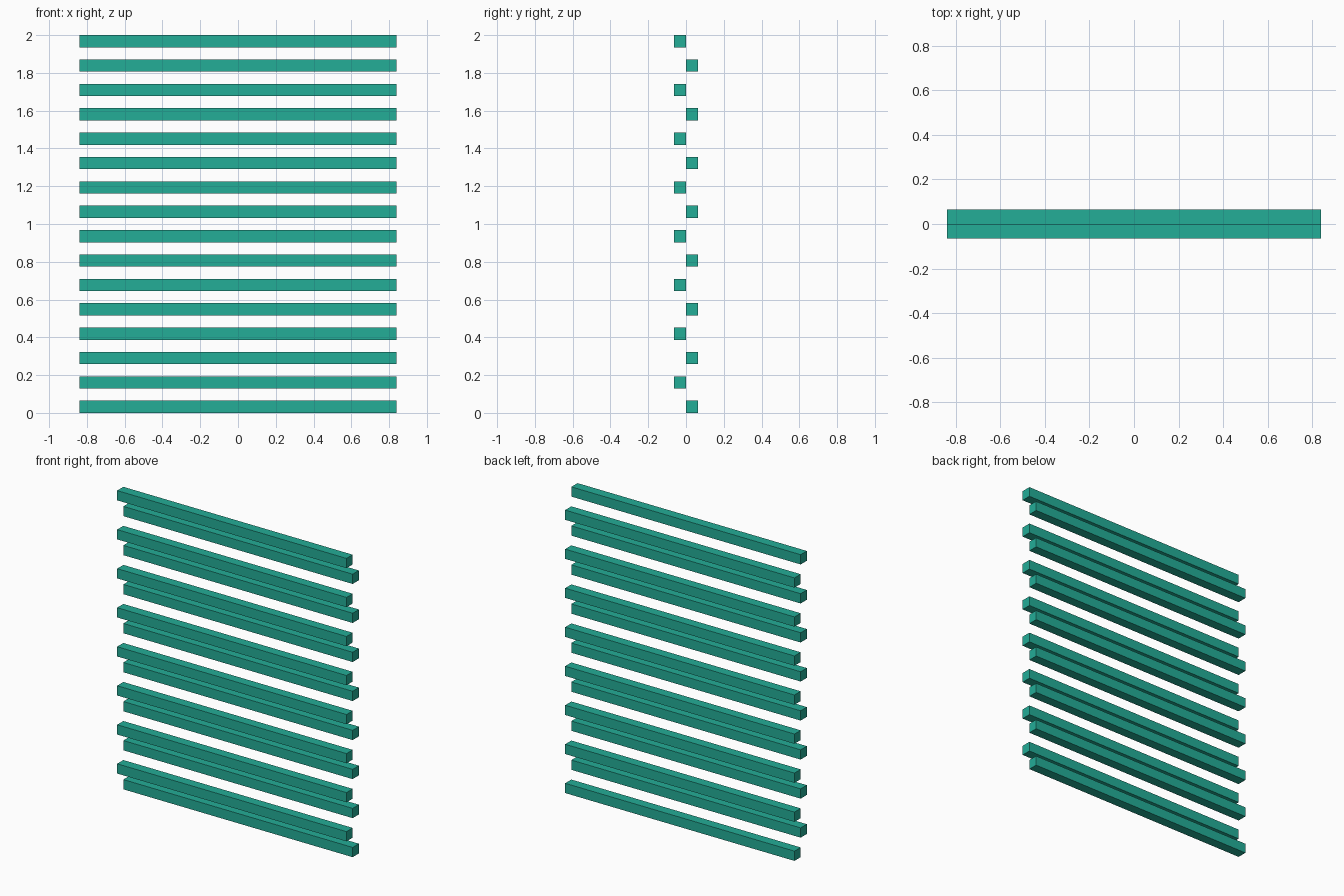
import bpy

cube = bpy.data.objects.get("Cube")
if cube:
    bpy.data.objects.remove(cube, do_unlink=True)

COUNT = 16
SIDE = 2 / (2 * COUNT - 1)   # square bar section; gaps equal the bar height
LENGTH = 26 * SIDE

# Single flat colour
teal = bpy.data.materials.new("teal")
teal.use_nodes = True
colour = (0.017, 0.418, 0.309, 1)
teal.diffuse_color = colour
teal.node_tree.nodes["Principled BSDF"].inputs["Base Color"].default_value = colour


def add_slat(name, y, z):
    bpy.ops.mesh.primitive_cube_add(size=1, location=(0, y, z))
    slat = bpy.context.object
    slat.name = name
    slat.scale = (LENGTH, SIDE, SIDE)
    bpy.ops.object.transform_apply(location=False, rotation=False, scale=True)
    slat.data.materials.append(teal)


# Horizontal slats staggered between a back row and a front row
for i in range(COUNT):
    back = i % 2 == 0
    y = SIDE / 2 if back else -SIDE / 2
    row = "back" if back else "front"
    add_slat(f"{row}_slat_{i // 2 + 1}", y, SIDE * (2 * i + 0.5))
